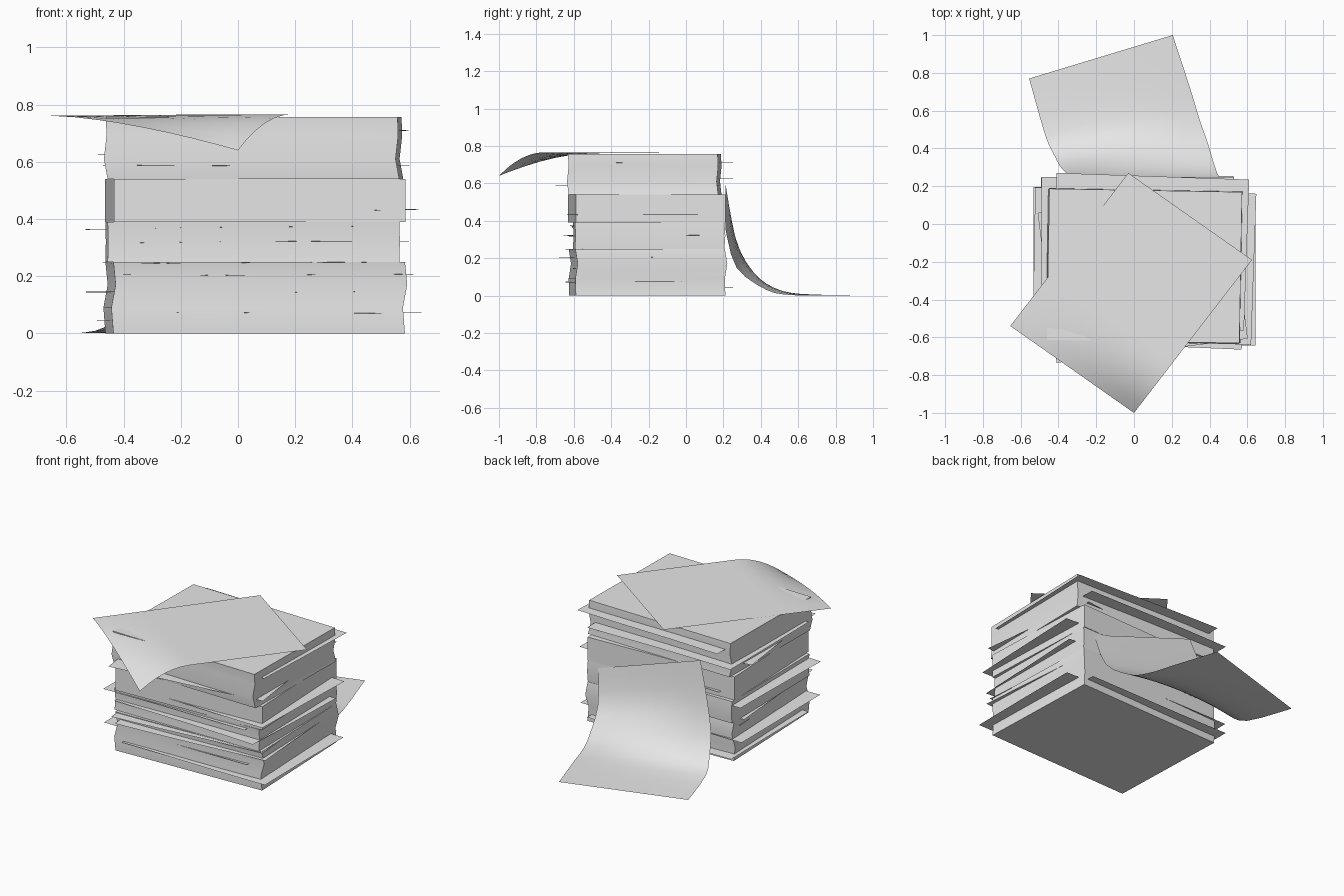
import bpy, math
from mathutils import Vector, Matrix

if "Cube" in bpy.data.objects:
    bpy.data.objects.remove(bpy.data.objects["Cube"])

WIDTH, DEPTH = 1.02, 0.8

paper = bpy.data.materials.new("paper_grey")
paper.use_nodes = True
grey = (0.8, 0.8, 0.8, 1)
paper.diffuse_color = grey
paper.node_tree.nodes["Principled BSDF"].inputs["Base Color"].default_value = grey


def add_mesh(name, verts, faces):
    mesh = bpy.data.meshes.new(name)
    mesh.from_pydata(verts, [], faces)
    mesh.materials.append(paper)
    obj = bpy.data.objects.new(name, mesh)
    bpy.context.collection.objects.link(obj)
    bpy.ops.object.select_all(action='DESELECT')
    obj.select_set(True)
    bpy.context.view_layer.objects.active = obj
    bpy.ops.object.shade_smooth_by_angle(angle=math.radians(40))
    return obj


def add_grid(name, point, cols, rows):
    """Sheet surface from point(u, v), with u and v running from 0 to 1."""
    verts = [point(i / cols, j / rows) for j in range(rows + 1) for i in range(cols + 1)]
    faces = []
    for j in range(rows):
        for i in range(cols):
            a = j * (cols + 1) + i
            faces.append((a, a + 1, a + cols + 2, a + cols + 1))
    return add_mesh(name, verts, faces)


def turned(x, y, degrees):
    return Matrix.Rotation(math.radians(degrees), 3, 'Z') @ Vector((x, y, 0))


def add_block(name, cx, cy, degrees, levels):
    """Solid block of paper; levels hold height and sideways drift."""
    verts, faces = [], []
    for z, dx, dy in levels:
        for sx, sy in ((-1, -1), (1, -1), (1, 1), (-1, 1)):
            verts.append(turned(sx * WIDTH / 2, sy * DEPTH / 2, degrees)
                         + Vector((cx + dx, cy + dy, z)))
    for k in range(len(levels) - 1):
        for i in range(4):
            a, b = 4 * k + i, 4 * k + (i + 1) % 4
            faces.append((a, b, b + 4, a + 4))
    n = len(verts)
    faces += [(3, 2, 1, 0), (n - 4, n - 3, n - 2, n - 1)]
    return add_mesh(name, verts, faces)


# Main paper blocks, each turned slightly
add_block("bottom_block", 0.06, -0.207, 2,
          [(0, 0, 0), (0.09, -0.007, -0.003), (0.17, 0.008, 0.01), (0.25, 0, -0.003)])
add_block("lower_middle_block", 0.05, -0.2, 0.6,
          [(0.25, 0, 0), (0.32, 0.002, 0.005), (0.39, 0, 0)])
add_block("upper_middle_block", 0.06, -0.21, 2.3,
          [(0.39, 0, 0), (0.54, 0, 0)])
add_block("top_block", 0.055, -0.222, -1,
          [(0.54, 0.006, 0.003), (0.61, -0.007, -0.005), (0.69, 0.002, 0.003), (0.757, 0, 0)])

# Loose sheets sticking out between the pages: height, centre, turn, tilt
loose = [
    (0.045, 0.02, -0.15, 0.5, 0),
    (0.072, 0.132, -0.243, 0, 0),
    (0.145, -0.022, -0.205, 0, 0),
    (0.205, 0.077, -0.246, 4.5, 0),
    (0.247, 0.053, -0.247, 5, 0),
    (0.32, 0.078, -0.243, -2.5, 0.005),
    (0.37, -0.02, -0.215, -1, 0.015),
    (0.43, 0.124, -0.222, -2, 0.006),
    (0.587, 0.046, -0.274, 7.2, 0),
    (0.625, 0.02, -0.15, 0, 0),
    (0.71, 0.086, -0.147, -2, 0),
]
for n, (z, cx, cy, degrees, tilt) in enumerate(loose):
    def loose_point(u, v):
        p = turned((u - 0.5) * WIDTH, (v - 0.5) * DEPTH, degrees)
        wave = 0.002 * math.sin(5 * u + 3 * v + n)
        return p + Vector((cx, cy, z + (u - 0.5) * tilt + wave))
    add_grid(f"loose_sheet_{n + 1}", loose_point, 6, 4)

# Turned sheet on top, with one corner drooping over the front
droop = Vector((0, -1, 0))
short_side = Vector((-0.655, 0.46, 0))
long_side = Vector((0.625, 0.81, 0))


def top_point(u, v):
    p = droop + short_side * u + long_side * v
    fall = (1 - u) ** 1.5 * max(0, 1 - v / 0.3) ** 2
    p.z = 0.766 - 0.126 * fall - 0.005 * u * (1 - v)
    return p


add_grid("top_sheet", top_point, 8, 20)

# Sheet sliding down the back onto the ground, lofted between its side edges
left_edge = [(-0.555, 0.77, 0.001), (-0.47, 0.47, 0.02), (-0.42, 0.36, 0.09),
             (-0.38, 0.29, 0.22), (-0.32, 0.245, 0.4), (-0.25, 0.21, 0.605)]
right_edge = [(0.205, 1, 0.001), (0.30, 0.71, 0.001), (0.345, 0.56, 0.003),
              (0.39, 0.43, 0.03), (0.44, 0.27, 0.15), (0.48, 0.21, 0.36)]


def along(edge, t):
    """Smooth curve through the edge points."""
    pts = [Vector(p) for p in edge]
    s = t * (len(pts) - 1)
    k = min(int(s), len(pts) - 2)
    f = s - k
    a, b = pts[max(k - 1, 0)], pts[k]
    c, d = pts[k + 1], pts[min(k + 2, len(pts) - 1)]
    p = b + 0.5 * f * ((c - a) + f * (2 * a - 5 * b + 4 * c - d + f * (3 * (b - c) + d - a)))
    p.z = max(p.z, 0)
    return p


add_grid("fallen_sheet",
         lambda u, v: along(left_edge, v).lerp(along(right_edge, v), u), 8, 15)
